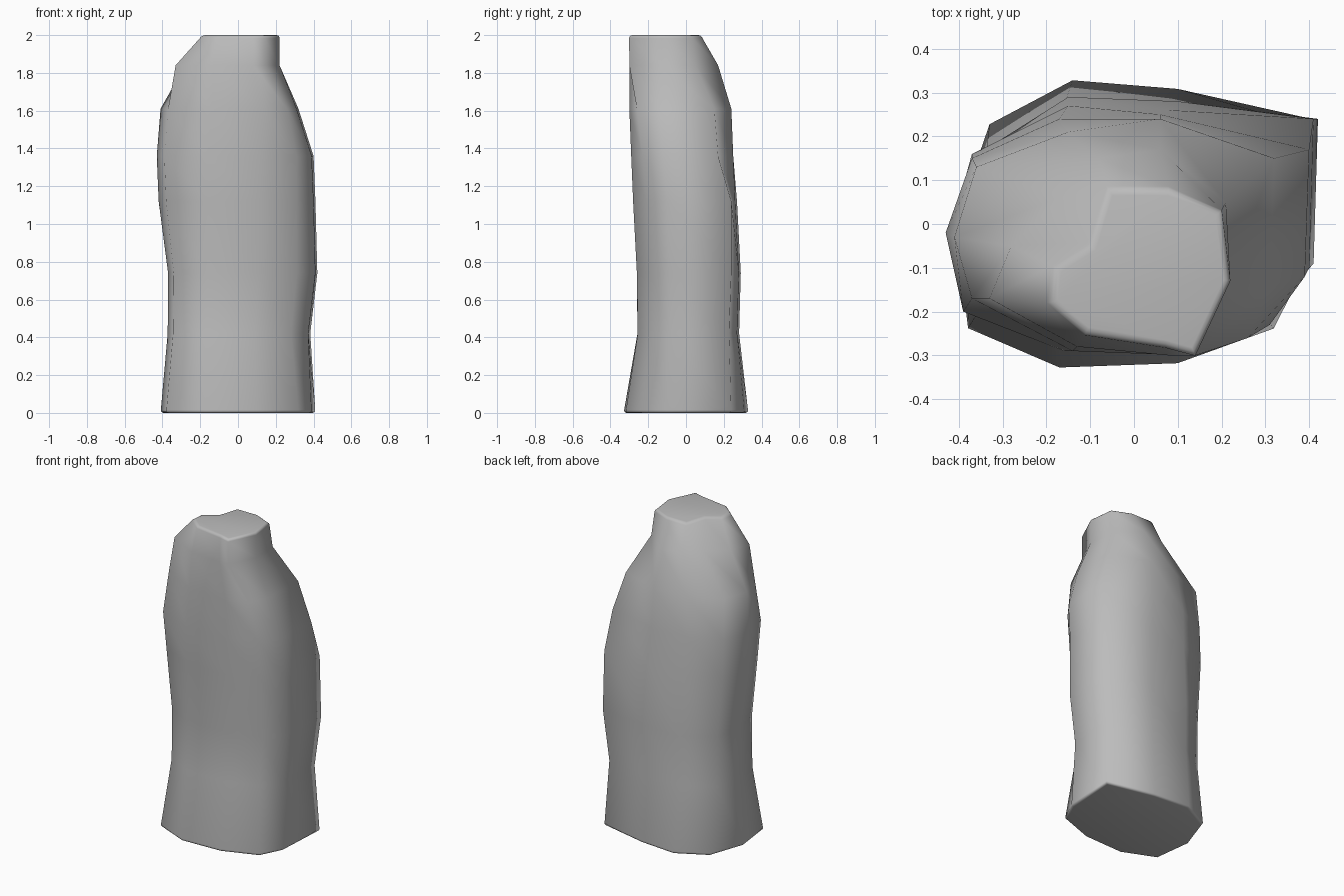
import bpy
import bmesh
import math
from mathutils import Vector

default_cube = bpy.data.objects.get("Cube")
if default_cube:
    bpy.data.objects.remove(default_cube, do_unlink=True)


def make_material(name, color):
    material = bpy.data.materials.new(name)
    material.use_nodes = True
    material.diffuse_color = color
    shader = material.node_tree.nodes["Principled BSDF"]
    shader.inputs["Base Color"].default_value = color
    shader.inputs["Roughness"].default_value = 0.9
    return material


def profile(*points):
    return [Vector(point) for point in points]


def blend_profiles(first, second, amount, scale, shift):
    """Mix two outlines, then narrow the result and move it sideways."""
    return [a.lerp(b, amount) * scale + Vector((shift, 0))
            for a, b in zip(first, second)]


# Cross-sections of the stone, clockwise from the back
foot = profile((-.14, .33), (.1, .31), (.41, .24), (.39, -.1), (.32, -.24),
               (.1, -.32), (-.17, -.33), (-.38, -.24), (-.41, 0), (-.33, .23))
waist = profile((-.15, .29), (.1, .28), (.42, .24), (.41, -.09), (.31, -.19),
                (.11, -.26), (-.16, -.26), (-.34, -.18), (-.37, 0), (-.34, .17))
belly = profile((-.15, .27), (.08, .26), (.41, .24), (.4, -.1), (.31, -.21),
                (.12, -.28), (-.16, -.28), (-.38, -.18), (-.42, -.02), (-.37, .16))
chest = profile((-.17, .24), (.06, .25), (.4, .17), (.39, -.12), (.31, -.23),
                (.12, -.29), (-.16, -.29), (-.39, -.2), (-.43, -.02), (-.37, .15))
shoulder = profile((-.15, .21), (.06, .24), (.32, .15), (.31, -.14), (.26, -.26),
                   (.12, -.3), (-.14, -.29), (-.37, -.17), (-.41, -.03), (-.36, .13))
neck = profile((-.08, .15), (.06, .17), (.21, .05), (.22, -.13), (.14, -.3),
               (.08, -.3), (-.13, -.28), (-.33, -.17), (-.28, -.05), (-.17, .06))
crown = profile((-.06, .08), (.08, .08), (.2, .03), (.22, -.13), (.14, -.3),
                (.07, -.28), (-.11, -.25), (-.19, -.18), (-.18, -.1), (-.1, -.05))
shin = blend_profiles(foot, waist, 0.85, 0.95, -0.015)

layers = [(0, foot), (.42, shin), (.74, waist), (1.12, belly),
          (1.36, chest), (1.61, shoulder), (1.84, neck), (2, crown)]

# Loft the layers into one closed stone pillar
bm = bmesh.new()
rings = [[bm.verts.new((point.x, point.y, height)) for point in outline]
         for height, outline in layers]

count = len(foot)
for lower, upper in zip(rings, rings[1:]):
    for i in range(count):
        j = (i + 1) % count
        bm.faces.new((lower[i], upper[i], upper[j], lower[j]))
caps = [bm.faces.new(rings[0]), bm.faces.new(rings[-1])]
bmesh.ops.recalc_face_normals(bm, faces=bm.faces)

# Worn rims around the foot and the crown
rim_edges = [edge for cap in caps for edge in cap.edges]
bmesh.ops.bevel(bm, geom=rim_edges, offset=0.015, segments=3,
                profile=0.5, affect='EDGES', clamp_overlap=True)

mesh = bpy.data.meshes.new("stone_pillar")
bm.to_mesh(mesh)
bm.free()
pillar = bpy.data.objects.new("stone_pillar", mesh)
bpy.context.collection.objects.link(pillar)
mesh.materials.append(make_material("grey stone", (0.5, 0.5, 0.5, 1.0)))

# Soft shading all round, including the steep corners
bpy.ops.object.select_all(action='DESELECT')
pillar.select_set(True)
bpy.context.view_layer.objects.active = pillar
bpy.ops.object.shade_smooth_by_angle(angle=math.radians(120))
